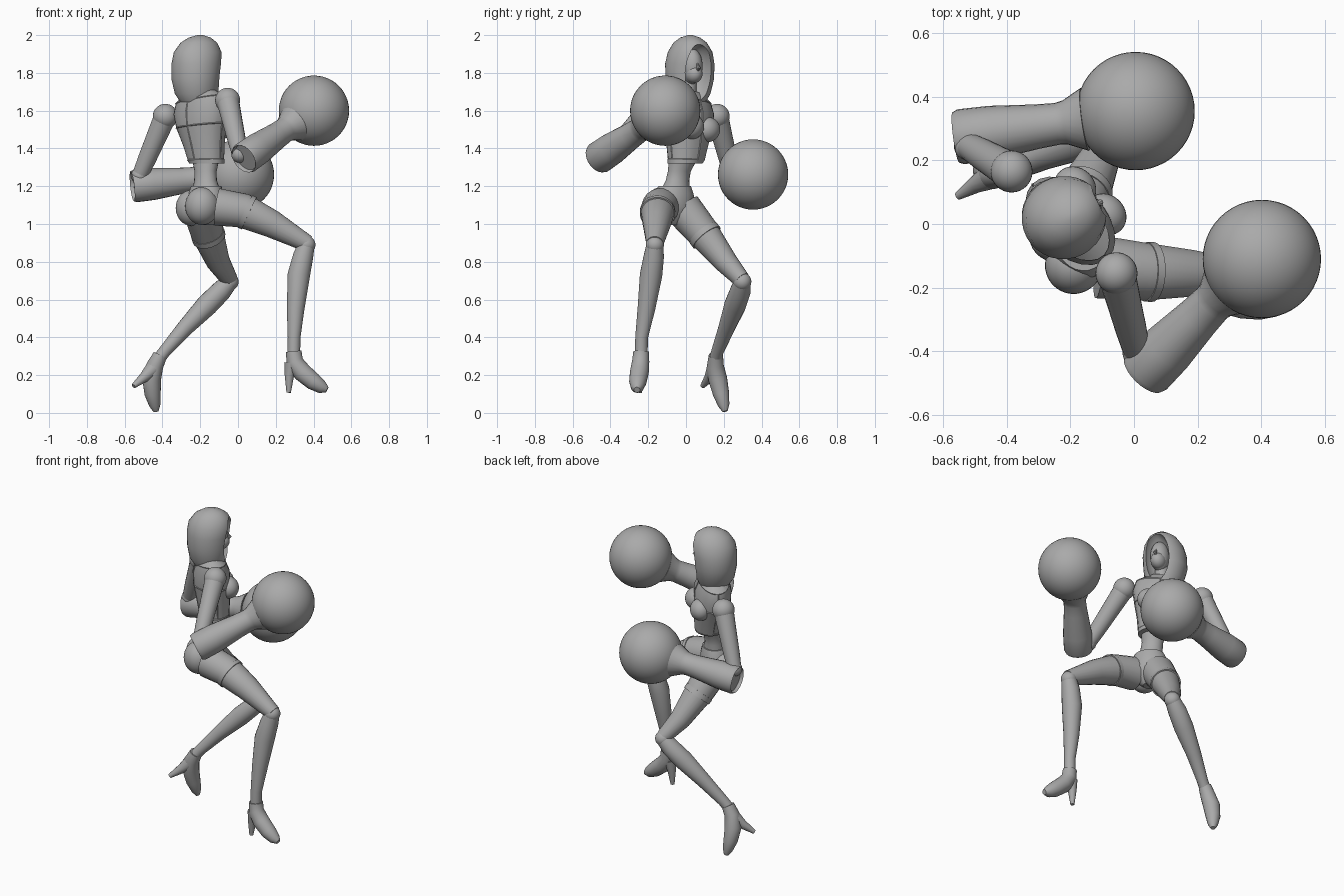
import bpy, bmesh
from math import cos, sin, pi, radians
from mathutils import Vector, Matrix

cube = bpy.data.objects.get("Cube")
if cube:
    bpy.data.objects.remove(cube, do_unlink=True)

GREY = (0.4, 0.4, 0.4, 1)
mat = bpy.data.materials.new("plain grey")
mat.use_nodes = True
mat.diffuse_color = GREY
bsdf = next(n for n in mat.node_tree.nodes if n.type == 'BSDF_PRINCIPLED')
bsdf.inputs["Base Color"].default_value = GREY


def smooth(ob, angle):
    bpy.ops.object.select_all(action='DESELECT')
    ob.select_set(True)
    bpy.context.view_layer.objects.active = ob
    bpy.ops.object.shade_smooth_by_angle(angle=radians(angle))


def finish(name, bm, angle=35):
    bmesh.ops.recalc_face_normals(bm, faces=bm.faces[:])
    mesh = bpy.data.meshes.new(name)
    bm.to_mesh(mesh)
    bm.free()
    mesh.materials.append(mat)
    ob = bpy.data.objects.new(name, mesh)
    bpy.context.collection.objects.link(ob)
    smooth(ob, angle)
    return ob


def skin(bm, rings):
    """Bridge matching vertex rings and cap both ends."""
    n = len(rings[0])
    for a, b in zip(rings, rings[1:]):
        for i in range(n):
            j = (i + 1) % n
            bm.faces.new((a[i], a[j], b[j], b[i]))
    bm.faces.new(rings[0])
    bm.faces.new(rings[-1])


def limb(name, stations, sides=20, straight=None):
    """Round tube through (x, y, z, radius) stations, or along one straight axis."""
    bm = bmesh.new()
    pts = [Vector(s[:3]) for s in stations]
    side = None
    rings = []
    for k, p in enumerate(pts):
        axis = (straight or pts[min(k + 1, len(pts) - 1)] - pts[max(k - 1, 0)]).normalized()
        ref = axis.orthogonal() if side is None else side
        side = (ref - axis * ref.dot(axis)).normalized()
        up = axis.cross(side)
        r = stations[k][3]
        rings.append([bm.verts.new(p + r * (side * cos(2 * pi * i / sides) + up * sin(2 * pi * i / sides)))
                      for i in range(sides)])
    skin(bm, rings)
    return finish(name, bm)


def trunk(stations, heading, tilt=0, sides=24):
    """Stacked ovals (x, y, z, half width, half depth) facing a heading."""
    bm = bmesh.new()
    h = radians(heading)
    fwd, left = Vector((cos(h), sin(h), 0)), Vector((-sin(h), cos(h), 0))
    rings = []
    for k, (x, y, z, a, b) in enumerate(stations):
        slope = tilt * k / (len(stations) - 1)
        ring = []
        for i in range(sides):
            t = 2 * pi * i / sides
            drop = Vector((0, 0, slope * a * cos(t)))
            ring.append(bm.verts.new(Vector((x, y, z)) + left * a * cos(t) + fwd * b * sin(t) + drop))
        rings.append(ring)
    skin(bm, rings)
    return bm


def ball(name, centre, size, heading=0, pitch=0, seg=32):
    bm = bmesh.new()
    bmesh.ops.create_uvsphere(bm, u_segments=seg, v_segments=seg // 2, radius=1)
    size = (size,) * 3 if isinstance(size, float) else size
    bm.transform(Matrix.Translation(centre) @ Matrix.Rotation(radians(heading), 4, 'Z')
                 @ Matrix.Rotation(radians(pitch), 4, 'Y') @ Matrix.Diagonal((*size, 1)))
    return finish(name, bm, 60)


def band(name, a, b, r):
    """Thin strap round a limb between two points."""
    limb(name, [(*a, r * 0.9), (*a, r), (*b, r), (*b, r * 0.9)], 24, b - a)


# Torso: waist, panelled vest, bust
CHEST = 46
finish("waist", trunk([(-.165, -.06, 1.16, .085, .075), (-.172, -.045, 1.23, .066, .056),
                       (-.172, -.035, 1.28, .064, .055), (-.17, -.01, 1.36, .085, .07)], CHEST - 8))
vest = trunk([(-.165, -.005, 1.32, .10, .085), (-.17, 0, 1.34, .108, .09), (-.18, .005, 1.42, .125, .1),
              (-.195, .01, 1.52, .155, .11), (-.2, .01, 1.6, .17, .11), (-.205, .01, 1.66, .155, .09),
              (-.21, .01, 1.70, .09, .065)], CHEST, -.2)
cloth = vest.faces[:]
for rows in ((1, 2), (3, 4)):
    for quarter in range(4):
        panel = [cloth[row * 24 + quarter * 6 + c] for row in rows for c in range(6)]
        bmesh.ops.inset_region(vest, faces=panel, thickness=.004, depth=.003)
finish("vest", vest, 30)
for label, p in (("left", (-.185, .115, 1.5)), ("right", (-.09, .03, 1.515))):
    ball(label + "_bust", p, (.062, .07, .066), CHEST)

# Pelvis and buttocks
HIPS = 30
finish("pelvis", trunk([(-.165, -.065, .995, .03, .035), (-.17, -.065, 1.03, .08, .07),
                        (-.175, -.065, 1.09, .12, .1), (-.17, -.065, 1.16, .11, .09),
                        (-.168, -.06, 1.2, .09, .077)], HIPS))
ball("left_buttock", (-.245, -.035, 1.085), (.085, .085, .095), HIPS)
ball("right_buttock", (-.19, -.13, 1.095), (.09, .09, .1), HIPS)

# Neck, head and hood
limb("neck", [(-.2, .01, 1.66, .05), (-.2, .015, 1.72, .04), (-.2, .02, 1.8, .04)])
FACE = 28
ball("face", (-.175, .03, 1.835), (.065, .056, .095), FACE)
limb("nose", [(-.12, .06, 1.85, .004), (-.107, .067, 1.825, .011), (-.115, .062, 1.815, .008)], 8)
ball("mask", (-.155, .04, 1.795), (.055, .045, .05), FACE)
hood = finish("hood", trunk([(-.215, .015, 1.645, .09, .09), (-.22, .015, 1.69, .115, .115),
                             (-.225, .02, 1.77, .13, .128), (-.22, .02, 1.85, .13, .133),
                             (-.213, .022, 1.91, .115, .13), (-.207, .022, 1.96, .085, .1),
                             (-.203, .022, 1.987, .05, .06), (-.2, .022, 2.0, .012, .015)], FACE, 0, 32), 50)
cutter = ball("hood_cutter", (-.095, .08, 1.8), (.13, .078, .155), FACE, 5)
cutter.hide_render = True
cut = hood.modifiers.new("face opening", 'BOOLEAN')
cut.operation, cut.solver, cut.object = 'DIFFERENCE', 'EXACT', cutter
bpy.context.view_layer.objects.active = hood
bpy.ops.object.modifier_apply(modifier=cut.name)
bpy.data.objects.remove(cutter, do_unlink=True)
smooth(hood, 50)


# Arms: shoulder ball, upper arm, flared sleeve, big round fist
def arm(side, shoulder, elbow, cuff, wrist, fist):
    s, e, c, w, f = (Vector(v) for v in (shoulder, elbow, cuff, wrist, fist))
    ball(side + "_shoulder", s, .066)
    limb(side + "_upper_arm", [(*s, .06), (*s.lerp(e, .35), .054), (*s.lerp(e, .7), .049), (*e, .042)])
    ball(side + "_elbow", e, .046)
    lip = c.lerp(w, .06)
    limb(side + "_sleeve", [(*lip, .05), (*lip, .074), (*c, .08), (*c.lerp(w, .05), .087),
                            (*c.lerp(w, .35), .085), (*c.lerp(w, .8), .07), (*w, .066),
                            (*w.lerp(f, .1), .07), (*w.lerp(f, .35), .1)], 24, w - c)
    ball(side + "_fist", f, .186, seg=48)


arm("right", (-.055, -.155, 1.655), (.01, -.405, 1.37), (.03, -.47, 1.345), (.245, -.25, 1.495), (.402, -.11, 1.6))
arm("left", (-.385, .165, 1.57), (-.52, .245, 1.255), (-.56, .272, 1.2), (-.24, .315, 1.235), (.005, .355, 1.262))


# Legs: thigh with garter, knee, shin, heeled shoe
def leg(side, thigh, shin, shoe, heel):
    limb(side + "_thigh", thigh)
    a, b = Vector(thigh[1][:3]), Vector(thigh[2][:3])
    band(side + "_garter", a.lerp(b, .05), a.lerp(b, .2), thigh[1][3] + .002)
    ball(side + "_knee", shin[0][:3], .048)
    limb(side + "_shin", shin)
    limb(side + "_shoe", shoe)
    limb(side + "_heel", heel, 12)


leg("right",
    [(-.11, -.135, 1.09, .1), (.03, -.15, 1.07, .092), (.18, -.155, 1.0, .074), (.37, -.165, .895, .045)],
    [(.362, -.165, .89, .045), (.345, -.17, .83, .054), (.322, -.185, .73, .06), (.305, -.21, .55, .047),
     (.297, -.235, .4, .034), (.295, -.237, .3, .034)],
    [(.295, -.237, .325, .042), (.3, -.24, .27, .046), (.34, -.247, .215, .05), (.4, -.255, .165, .046),
     (.445, -.258, .135, .034), (.472, -.26, .122, .016)],
    [(.285, -.24, .26, .04), (.272, -.242, .2, .026), (.268, -.245, .107, .012)])
leg("left",
    [(-.195, -.015, 1.08, .1), (-.165, .085, .96, .088), (-.105, .21, .8, .063), (-.045, .295, .705, .045)],
    [(-.045, .298, .695, .045), (-.09, .288, .645, .055), (-.165, .26, .57, .058), (-.28, .215, .45, .044),
     (-.385, .168, .33, .033), (-.42, .155, .285, .033)],
    [(-.412, .158, .305, .038), (-.44, .155, .25, .045), (-.457, .168, .18, .05), (-.452, .186, .1, .043),
     (-.44, .2, .04, .03), (-.434, .207, .008, .014)],
    [(-.45, .15, .235, .042), (-.495, .125, .19, .028), (-.553, .088, .142, .013)])
